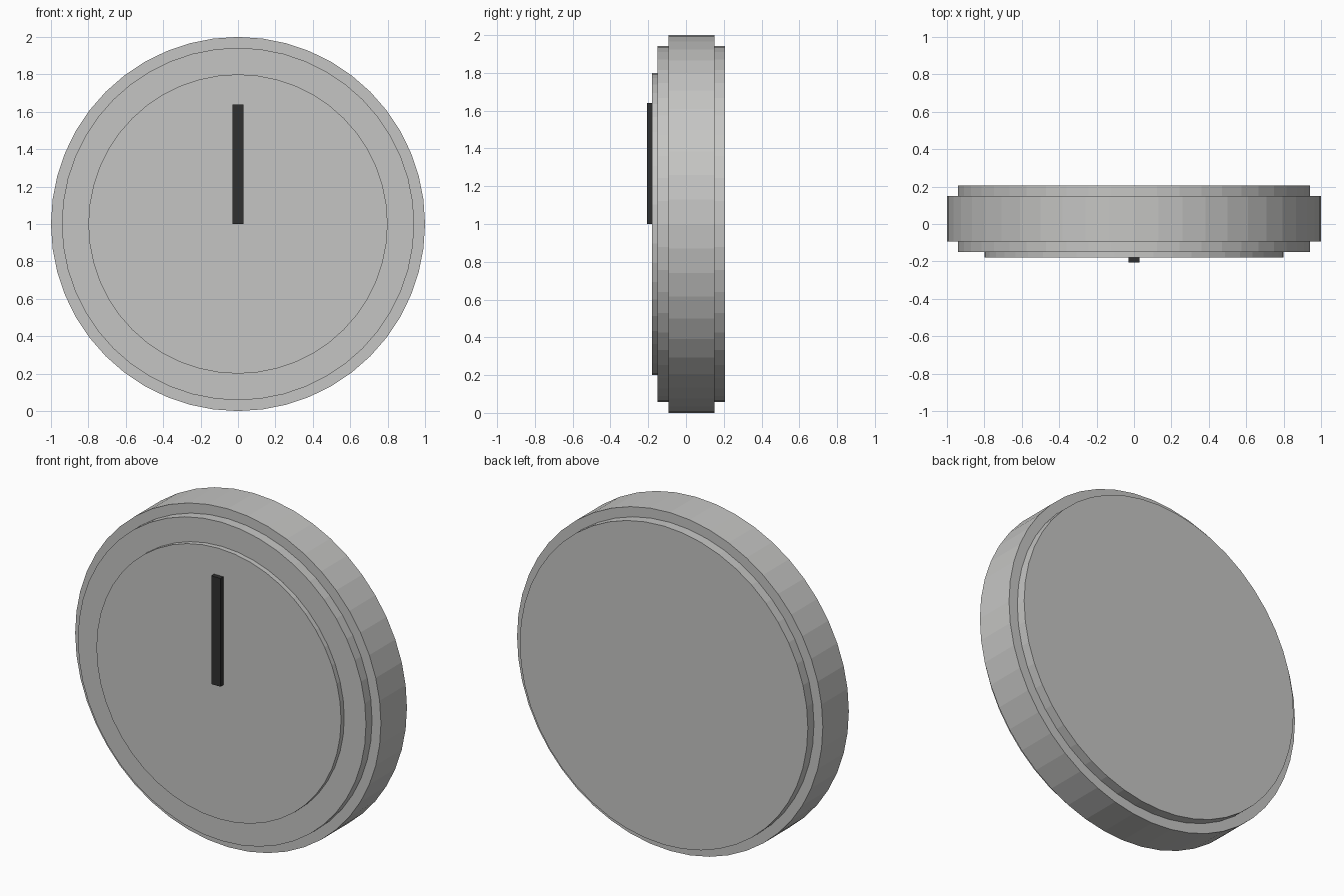
import bpy
import math

if "Cube" in bpy.data.objects:
    bpy.data.objects.remove(bpy.data.objects["Cube"])


def material(name, color):
    mat = bpy.data.materials.new(name)
    mat.diffuse_color = (*color, 1.0)
    mat.use_nodes = True
    mat.node_tree.nodes["Principled BSDF"].inputs["Base Color"].default_value = mat.diffuse_color
    return mat


GREY = material("light warm grey", (0.56, 0.56, 0.55))
DARK = material("charcoal", (0.03, 0.03, 0.03))


def disc(name, radius, y_front, y_back):
    """Upright flat-shaded disc facing the front."""
    bpy.ops.mesh.primitive_cylinder_add(
        vertices=48, radius=radius, depth=y_back - y_front,
        location=(0, (y_front + y_back) / 2, 1), rotation=(math.pi / 2, 0, 0))
    obj = bpy.context.object
    obj.name = name
    obj.data.materials.append(GREY)


# Stepped round body
disc("outer_rim", 1.0, -0.093, 0.15)
disc("main_disc", 0.942, -0.15, 0.207)
disc("front_plate", 0.80, -0.18, -0.15)

# Pointer from the centre upwards
bpy.ops.mesh.primitive_cube_add(size=1, location=(0, -0.193, 1.32))
pointer = bpy.context.object
pointer.name = "pointer"
pointer.scale = (0.06, 0.028, 0.64)
pointer.data.materials.append(DARK)
